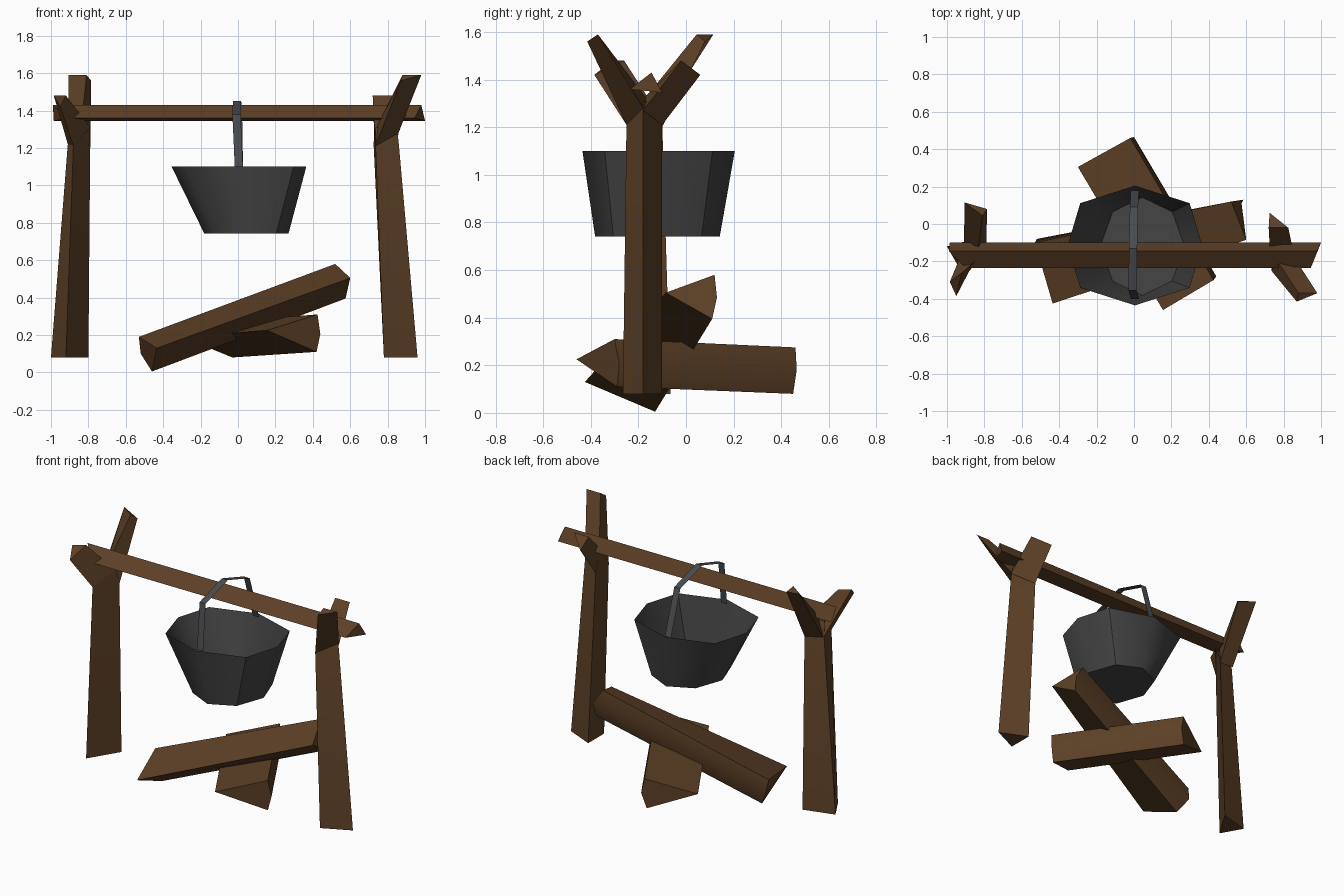
import bpy
import bmesh
from math import sin, cos, pi, radians, copysign

cube = bpy.data.objects.get("Cube")
if cube:
    bpy.data.objects.remove(cube, do_unlink=True)


def make_material(name, colour):
    mat = bpy.data.materials.new(name)
    mat.use_nodes = True
    mat.diffuse_color = (*colour, 1)
    mat.node_tree.nodes["Principled BSDF"].inputs["Base Color"].default_value = (*colour, 1)
    return mat


wood = make_material("brown_wood", (0.11, 0.052, 0.02))
iron = make_material("dark_iron", (0.06, 0.058, 0.058))
steel = make_material("grey_steel", (0.07, 0.073, 0.08))


def loft(name, rings, material, cap_start=True, cap_end=True, closed=True, smooth_angle=30):
    """Skin a row of cross-sections, optionally closing the ends."""
    bm = bmesh.new()
    loops = [[bm.verts.new(point) for point in ring] for ring in rings]
    count = len(loops[0])
    for lower, upper in zip(loops, loops[1:]):
        for i in range(count if closed else count - 1):
            j = (i + 1) % count
            bm.faces.new((lower[i], lower[j], upper[j], upper[i]))
    if cap_start:
        bm.faces.new(loops[0][::-1])
    if cap_end:
        bm.faces.new(loops[-1])
    bmesh.ops.recalc_face_normals(bm, faces=bm.faces)
    mesh = bpy.data.meshes.new(name)
    bm.to_mesh(mesh)
    bm.free()
    mesh.materials.append(material)
    obj = bpy.data.objects.new(name, mesh)
    bpy.context.collection.objects.link(obj)
    bpy.ops.object.select_all(action='DESELECT')
    obj.select_set(True)
    bpy.context.view_layer.objects.active = obj
    bpy.ops.object.shade_smooth_by_angle(angle=radians(smooth_angle))
    return obj


def level(z, *points):
    """Place plan points at one height."""
    return [(x, y, z) for x, y in points]


# Left forked post: three-sided trunk with two prongs
loft("left_post", [
    level(0.08, (0.78, -0.265), (0.96, -0.18), (0.78, -0.10)),
    level(1.22, (0.735, -0.25), (0.86, -0.18), (0.725, -0.10)),
    level(1.31, (0.735, -0.20), (0.85, -0.18), (0.73, -0.15)),
], wood)
loft("left_post_front_prong", [
    [(0.735, -0.25, 1.21), (0.858, -0.18, 1.28), (0.735, -0.15, 1.3)],
    [(0.87, -0.415, 1.56), (0.98, -0.37, 1.59), (0.88, -0.37, 1.59)],
], wood)
loft("left_post_back_prong", [
    [(0.727, -0.10, 1.21), (0.858, -0.18, 1.27), (0.73, -0.2, 1.3)],
    [(0.725, 0.06, 1.42), (0.825, -0.02, 1.48), (0.72, -0.02, 1.48)],
], wood)

# Right forked post
loft("right_post", [
    level(0.08, (-1.0, -0.12), (-0.92, -0.26), (-0.80, -0.065)),
    level(1.22, (-0.91, -0.13), (-0.88, -0.25), (-0.79, -0.10)),
    level(1.31, (-0.90, -0.15), (-0.87, -0.2), (-0.79, -0.14)),
], wood)
loft("right_post_back_prong", [
    [(-0.91, -0.12, 1.22), (-0.79, -0.10, 1.2), (-0.84, -0.19, 1.3)],
    [(-0.905, 0.115, 1.59), (-0.785, 0.08, 1.56), (-0.81, 0.045, 1.59)],
], wood)
loft("right_post_front_prong", [
    [(-0.91, -0.13, 1.22), (-0.88, -0.25, 1.21), (-0.79, -0.15, 1.31)],
    [(-0.985, -0.31, 1.48), (-0.95, -0.385, 1.42), (-0.92, -0.26, 1.48)],
], wood)

# Crossbar resting in the forks
loft("crossbar", [
    [(-0.99, -0.145, 1.43), (-0.90, -0.235, 1.36), (-0.985, -0.10, 1.345)],
    [(0.98, -0.145, 1.43), (0.945, -0.235, 1.36), (1.0, -0.10, 1.345)],
], wood)

# Split logs: wedges with a slightly bulged bark side
loft("upper_log", [
    [(-0.53, -0.10, 0.19), (-0.435, -0.425, 0.13), (-0.46, -0.13, 0.005), (-0.52, -0.08, 0.10)],
    [(0.52, 0.12, 0.58), (0.60, -0.085, 0.505), (0.575, 0.11, 0.395), (0.585, 0.13, 0.485)],
], wood)
loft("lower_log", [
    [(0.155, -0.46, 0.225), (0.425, -0.30, 0.31), (0.44, -0.28, 0.205), (0.42, -0.29, 0.11)],
    [(-0.30, 0.305, 0.19), (-0.02, 0.46, 0.275), (0.0, 0.465, 0.18), (-0.03, 0.45, 0.08)],
], wood)

# Open eight-sided pot, slightly lopsided towards its base
SIDES = 8


def pot_ring(cx, cy, rx, ry, z, fullness):
    ring = []
    for k in range(SIDES):
        c, s = cos(2 * pi * k / SIDES), sin(2 * pi * k / SIDES)
        ring.append((cx + rx * copysign(abs(c) ** fullness, c), cy + ry * s, z))
    return ring


loft("pot", [
    pot_ring(0.045, -0.12, 0.225, 0.262, 0.742, 1),
    pot_ring(0.005, -0.115, 0.36, 0.32, 1.10, 0.6),
], iron, cap_end=False, smooth_angle=50)

# Flat strap handle looping over the crossbar
path = [(-0.40, 1.09), (-0.355, 1.38), (-0.13, 1.45), (0.09, 1.38), (0.18, 1.09)]
loft("pot_handle", [[(x - 0.022, y, z), (x + 0.022, y, z)]
                    for x, (y, z) in zip((0.005, -0.008, -0.005, 0, 0.005), path)],
     steel, cap_start=False, cap_end=False, closed=False)
